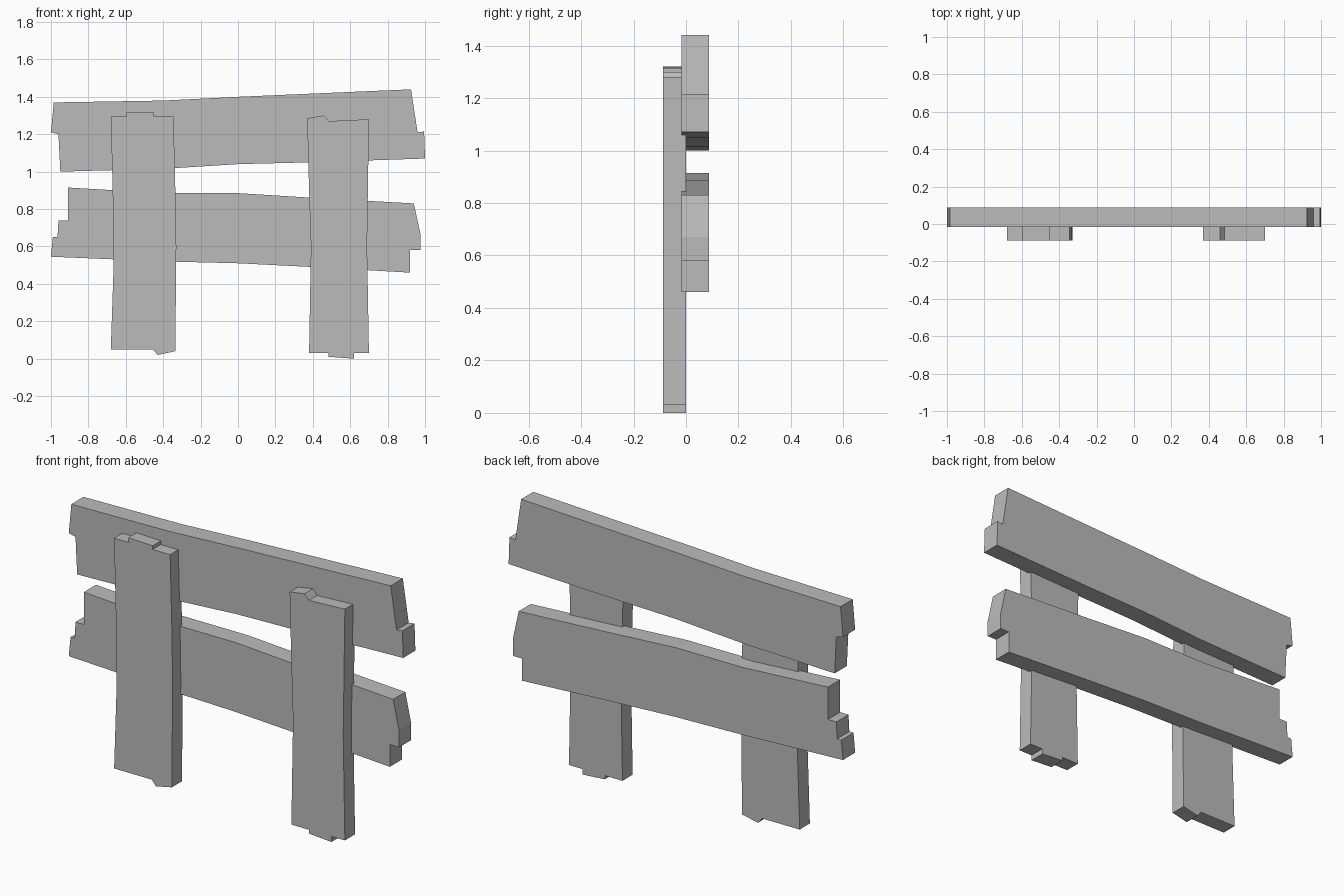
import bpy
import bmesh

# Remove the default object only
default_cube = bpy.data.objects.get("Cube")
if default_cube:
    bpy.data.objects.remove(default_cube, do_unlink=True)

# Single weathered grey for all boards
grey = bpy.data.materials.new("weathered grey wood")
grey.use_nodes = True
grey_value = (0.5, 0.5, 0.5, 1)
grey.diffuse_color = grey_value
for node in grey.node_tree.nodes:
    if node.type == "BSDF_PRINCIPLED":
        node.inputs["Base Color"].default_value = grey_value


def make_board(name, outline, front, back):
    """Extrude a front outline of (x, z) points from front to back along y."""
    bm = bmesh.new()
    corners = [bm.verts.new((x, front, z)) for x, z in outline]
    face = bm.faces.new(corners)
    extruded = bmesh.ops.extrude_face_region(bm, geom=[face])
    moved = [item for item in extruded["geom"] if isinstance(item, bmesh.types.BMVert)]
    bmesh.ops.translate(bm, verts=moved, vec=(0, back - front, 0))
    bmesh.ops.recalc_face_normals(bm, faces=bm.faces)
    mesh = bpy.data.meshes.new(name)
    bm.to_mesh(mesh)
    bm.free()
    mesh.materials.append(grey)
    board = bpy.data.objects.new(name, mesh)
    bpy.context.scene.collection.objects.link(board)
    return board


# Rails: long bowed boards with broken, notched ends
rail_depth = {"front": -0.017, "back": 0.087}

upper_rail = [
    (-0.985, 1.37), (-0.4, 1.38), (0, 1.4), (0.925, 1.44),
    (0.96, 1.21), (0.995, 1.215), (1, 1.07), (0.4, 1.05),
    (0, 1.04), (-0.4, 1.015), (-0.95, 1), (-0.96, 1.2), (-1, 1.21),
]
lower_rail = [
    (-0.91, 0.915), (-0.4, 0.885), (0, 0.885), (0.4, 0.86), (0.94, 0.83),
    (0.975, 0.67), (0.975, 0.58), (0.92, 0.58), (0.92, 0.46),
    (0.4, 0.49), (0, 0.51), (-0.4, 0.52), (-1, 0.545),
    (-0.99, 0.65), (-0.965, 0.65), (-0.96, 0.74), (-0.91, 0.74),
]
make_board("upper_rail", upper_rail, **rail_depth)
make_board("lower_rail", lower_rail, **rail_depth)

# Posts: upright boards in front of the rails, chipped at top and bottom
post_depth = {"front": -0.087, "back": 0.0}

right_post = [
    (-0.68, 1.295), (-0.595, 1.295), (-0.595, 1.32), (-0.45, 1.315),
    (-0.45, 1.295), (-0.345, 1.295), (-0.335, 0.9), (-0.33, 0.6),
    (-0.335, 0.04), (-0.43, 0.02), (-0.455, 0.05), (-0.68, 0.05),
    (-0.665, 0.5), (-0.67, 0.9),
]
left_post = [
    (0.37, 1.285), (0.46, 1.3), (0.485, 1.27), (0.7, 1.28),
    (0.69, 0.6), (0.7, 0.03), (0.62, 0.03), (0.62, 0),
    (0.485, 0.01), (0.485, 0.03), (0.38, 0.03), (0.39, 0.6), (0.38, 0.9),
]
make_board("right_post", right_post, **post_depth)
make_board("left_post", left_post, **post_depth)
